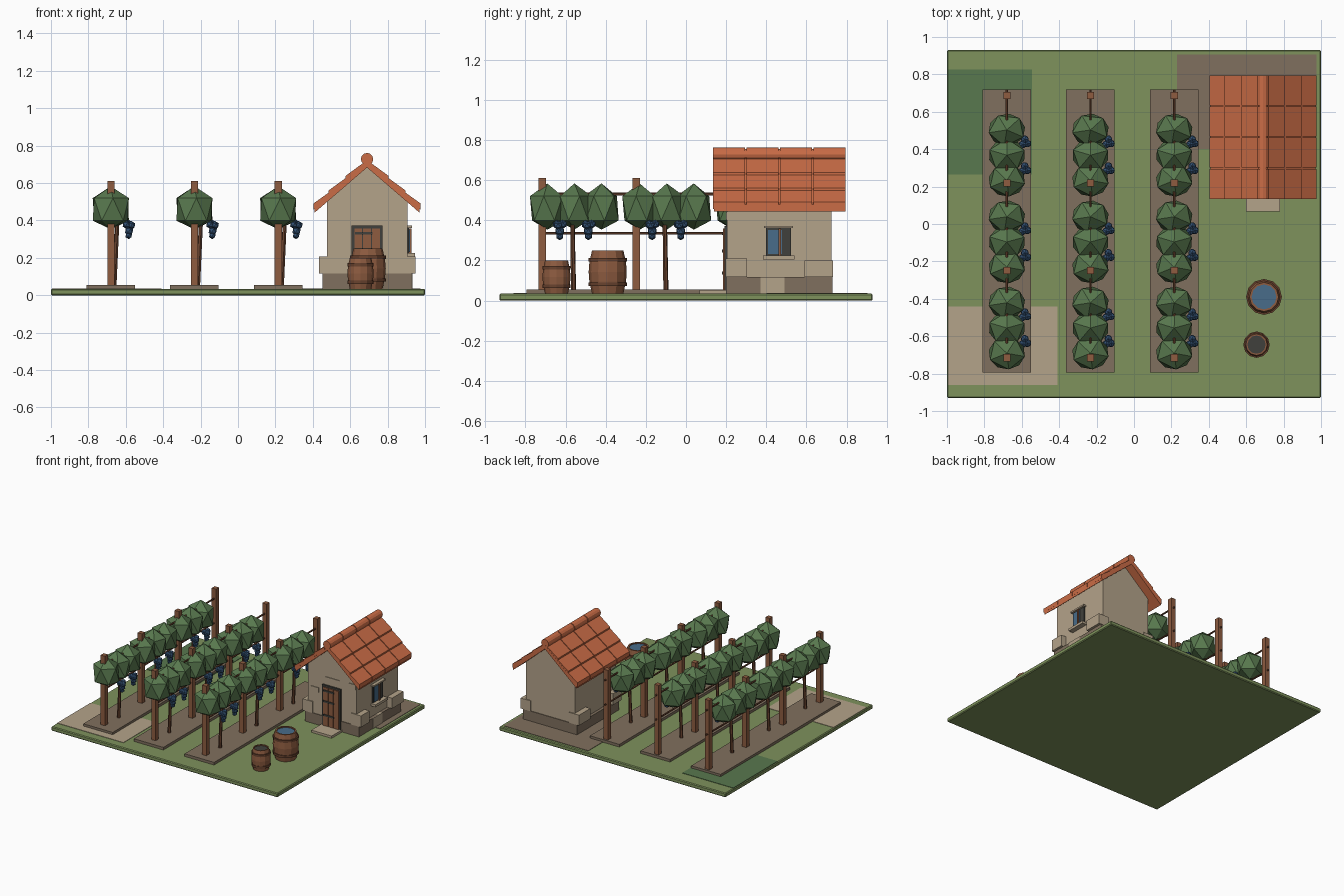
import bpy, bmesh, math
from mathutils import Vector, Matrix

if "Cube" in bpy.data.objects:
    bpy.data.objects.remove(bpy.data.objects["Cube"])


def material(name, r, g, b):
    def lin(c):
        c /= 255
        return c / 12.92 if c <= 0.04045 else ((c + 0.055) / 1.055) ** 2.4
    m = bpy.data.materials.new(name)
    m.diffuse_color = (lin(r), lin(g), lin(b), 1)
    m.use_nodes = True
    m.node_tree.nodes["Principled BSDF"].inputs["Base Color"].default_value = m.diffuse_color
    return m


GRASS = material("grass green", 126, 146, 92)
LEAF = material("leaf green", 88, 120, 78)
WOOD = material("wood brown", 142, 92, 64)
DARKWOOD = material("dark wood", 104, 66, 46)
SOIL = material("soil brown", 128, 112, 94)
PLASTER = material("plaster tan", 180, 163, 138)
ROOF = material("roof orange", 202, 108, 70)
GLASS = material("water blue", 72, 108, 138)
GRAPE = material("grape blue", 50, 80, 114)
DARK = material("charcoal", 64, 64, 60)


def finish(bm, name, mat):
    bmesh.ops.recalc_face_normals(bm, faces=bm.faces)
    me = bpy.data.meshes.new(name)
    bm.to_mesh(me)
    bm.free()
    me.materials.append(mat)
    ob = bpy.data.objects.new(name, me)
    bpy.context.collection.objects.link(ob)
    return ob


def add_box(bm, x0, x1, y0, y1, z0, z1):
    mid = Matrix.Translation(((x0 + x1) / 2, (y0 + y1) / 2, (z0 + z1) / 2))
    bmesh.ops.create_cube(bm, size=1, matrix=mid @ Matrix.Diagonal((x1 - x0, y1 - y0, z1 - z0, 1)))


def boxes(name, mat, *bounds):
    bm = bmesh.new()
    for b in bounds:
        add_box(bm, *b)
    return finish(bm, name, mat)


def add_rod(bm, a, b, r0, r1, sides=6):
    a, b = Vector(a), Vector(b)
    rot = (b - a).to_track_quat('Z', 'Y').to_matrix().to_4x4()
    bmesh.ops.create_cone(bm, cap_ends=True, segments=sides, radius1=r0, radius2=r1,
                          depth=(b - a).length, matrix=Matrix.Translation((a + b) / 2) @ rot)


def add_prism(bm, pts, y0, y1):
    """Extrude an x-z outline along y."""
    front = [bm.verts.new((x, y0, z)) for x, z in pts]
    back = [bm.verts.new((x, y1, z)) for x, z in pts]
    bm.faces.new(front)
    bm.faces.new(back[::-1])
    for i in range(len(pts)):
        j = (i + 1) % len(pts)
        bm.faces.new((front[i], front[j], back[j], back[i]))


def lathe(name, mat, x, y, profile, sides=12):
    bm = bmesh.new()
    rings = [[bm.verts.new((x + r * math.cos(2 * math.pi * k / sides),
                            y + r * math.sin(2 * math.pi * k / sides), z))
              for k in range(sides)] for r, z in profile]
    for a, b in zip(rings, rings[1:]):
        for k in range(sides):
            n = (k + 1) % sides
            bm.faces.new((a[k], a[n], b[n], b[k]))
    bm.faces.new(rings[0])
    bm.faces.new(rings[-1])
    return finish(bm, name, mat)


# Ground slab with thin coloured patches
slab = boxes("ground", GRASS, (-1, 1, -0.93, 0.93, 0, 0.034))
bev = slab.modifiers.new("soft_edge", 'BEVEL')
bev.width, bev.segments = 0.006, 1
boxes("sandy_patch", PLASTER, (-0.995, -0.41, -0.86, -0.44, 0.03, 0.037))
boxes("grass_patch", LEAF, (-0.995, -0.545, 0.265, 0.825, 0.03, 0.037))
boxes("yard_patch", SOIL, (0.23, 0.975, 0.4, 0.905, 0.03, 0.037))

# Vine rows
for row, x in enumerate((-0.68, -0.233, 0.215), 1):
    boxes(f"soil_bed_{row}", SOIL, (x - 0.13, x + 0.13, -0.795, 0.72, 0.03, 0.055))
    posts = [-0.715 + 0.467 * i for i in range(4)]
    boxes(f"trellis_posts_{row}", WOOD,
          *[(x - 0.019, x + 0.019, y - 0.019, y + 0.019, 0.05, 0.61) for y in posts])
    bm = bmesh.new()
    for z in (0.335, 0.53):
        add_rod(bm, (x, -0.73, z), (x, 0.72, z), 0.007, 0.007)
    finish(bm, f"trellis_wires_{row}", DARKWOOD)

    trunk, leaf, grape = bmesh.new(), bmesh.new(), bmesh.new()
    for cy in (-0.556, -0.096, 0.368):
        add_rod(trunk, (x + 0.018, cy - 0.004, 0.05), (x + 0.036, cy - 0.01, 0.41), 0.013, 0.011)
        # Three faceted clumps make one canopy
        for k in (-1, 0, 1):
            got = bmesh.ops.create_icosphere(leaf, subdivisions=1, radius=1)
            spin = Matrix.Rotation(0.3 + 0.5 * k, 3, 'Z')
            for v in got['verts']:
                p = spin @ v.co
                lower = 1.35 if -0.9 < p.z < 0 else 1
                v.co = (x + p.x * 0.11, cy + 0.135 * k + p.y * 0.097, 0.468 + p.z * 0.115 * lower)
        # Hanging grape bunches
        for dy in (-0.073, 0.07):
            for ox, oy, z, r in ((-0.012, -0.013, 0.378, 0.023), (0.014, -0.008, 0.374, 0.023),
                                 (0, 0.015, 0.38, 0.023), (0.002, 0, 0.345, 0.025),
                                 (0, 0, 0.32, 0.02)):
                bmesh.ops.create_icosphere(grape, subdivisions=1, radius=r,
                                           matrix=Matrix.Translation((x + 0.096 + ox, cy + dy + oy, z)))
    finish(trunk, f"vine_trunks_{row}", DARKWOOD)
    finish(leaf, f"vine_canopy_{row}", LEAF)
    finish(grape, f"grape_bunches_{row}", GRAPE)

# House body with gables
CX = 0.69
bm = bmesh.new()
add_prism(bm, [(CX - 0.215, 0.034), (CX + 0.215, 0.034), (CX + 0.215, 0.505),
               (CX, 0.69), (CX - 0.215, 0.505)], 0.205, 0.725)
finish(bm, "house_walls", PLASTER)
boxes("wall_base", SOIL, (CX - 0.238, CX - 0.08, 0.2, 0.73, 0.034, 0.117),
      (CX + 0.08, CX + 0.238, 0.2, 0.73, 0.034, 0.117),
      (CX - 0.1, CX + 0.1, 0.5, 0.73, 0.034, 0.117))
stones = []
for s in (-1, 1):
    a, b = sorted((CX + s * 0.17, CX + s * 0.258))
    stones += [(a, b, 0.197, 0.305, 0.117, 0.208), (a, b, 0.59, 0.733, 0.117, 0.2)]
stones += [(CX + 0.2, CX + 0.242, 0.37, 0.49, 0.034, 0.117),
           (CX - 0.065, CX + 0.065, 0.2, 0.22, 0.425, 0.436),
           (0.5, 0.57, 0.2, 0.22, 0.29, 0.33), (0.84, 0.9, 0.2, 0.22, 0.4, 0.44)]
boxes("corner_stones", PLASTER, *stones)

# Door and step
boxes("door_frame", DARK, (0.608, 0.772, 0.192, 0.21, 0.036, 0.372))
boxes("door_planks", WOOD, *[(0.622 + 0.047 * i, 0.664 + 0.047 * i, 0.184, 0.2, 0.05, 0.358)
                             for i in range(3)])
boxes("door_hinges", DARK, *[(0.625, 0.72, 0.179, 0.19, z, z + 0.014) for z in (0.13, 0.24, 0.325)])
boxes("door_step", PLASTER, (0.6, 0.78, 0.068, 0.2, 0.03, 0.052))

# Side window
boxes("window_frame", DARK, (0.895, 0.914, 0.398, 0.524, 0.222, 0.362))
boxes("window_glass", GLASS, (0.9, 0.919, 0.408, 0.478, 0.232, 0.352))
boxes("window_mullion", WOOD, (0.9, 0.928, 0.46, 0.472, 0.225, 0.358))
boxes("window_sill", PLASTER, (0.89, 0.945, 0.384, 0.54, 0.205, 0.225),
      (0.89, 0.93, 0.388, 0.534, 0.36, 0.372))

# Roof slabs, tiles and ridge caps
bm, tiles, ridge = bmesh.new(), bmesh.new(), bmesh.new()


def under(u):
    return 0.683 - 0.86 * u


edges = (0.02, 0.115, 0.205, 0.287)
for s in (-1, 1):
    add_prism(bm, [(CX + s * u, under(u) + h) for u, h in
                   ((0, 0), (0.28, 0), (0.28, 0.035), (0, 0.035))], 0.14, 0.795)
    for c in range(4):
        y0 = 0.135 + 0.1665 * c
        for u0, u1 in zip(edges, edges[1:]):
            add_prism(tiles, [(CX + s * u, under(u) + h) for u, h in
                              ((u0, 0.02), (u1, 0.02), (u1, 0.054), (u0, 0.042))], y0, y0 + 0.16)
for c in range(4):
    y0 = 0.135 + 0.1665 * c
    add_rod(ridge, (CX, y0, 0.728), (CX, y0 + 0.16, 0.728), 0.033, 0.033, 12)
add_rod(ridge, (CX, 0.14, 0.728), (CX, 0.79, 0.728), 0.027, 0.027, 12)
finish(bm, "roof_slabs", ROOF)
finish(tiles, "roof_tiles", ROOF)
finish(ridge, "ridge_caps", ROOF)

# Barrels
for name, x, y, r, top, fill in (("large_barrel", 0.695, -0.39, 0.095, 0.25, GLASS),
                                 ("small_barrel", 0.655, -0.645, 0.07, 0.2, DARK)):
    h = top - 0.034
    lathe(name, WOOD, x, y, [(r * 0.82, 0.034), (r * 0.96, 0.034 + h * 0.28), (r, 0.034 + h * 0.5),
                             (r * 0.96, 0.034 + h * 0.72), (r * 0.82, top), (r * 0.7, top),
                             (r * 0.7, top - 0.015)])
    lathe(name + "_fill", fill, x, y, [(r * 0.7, top - 0.016), (r * 0.7, top - 0.008)])
    for i, t in enumerate((0.22, 0.78), 1):
        z = 0.034 + h * t
        lathe(f"{name}_hoop_{i}", DARKWOOD, x, y, [(r * 0.9, z - 0.009), (r * 1.01, z - 0.009),
                                                   (r * 1.01, z + 0.009), (r * 0.9, z + 0.009)])
